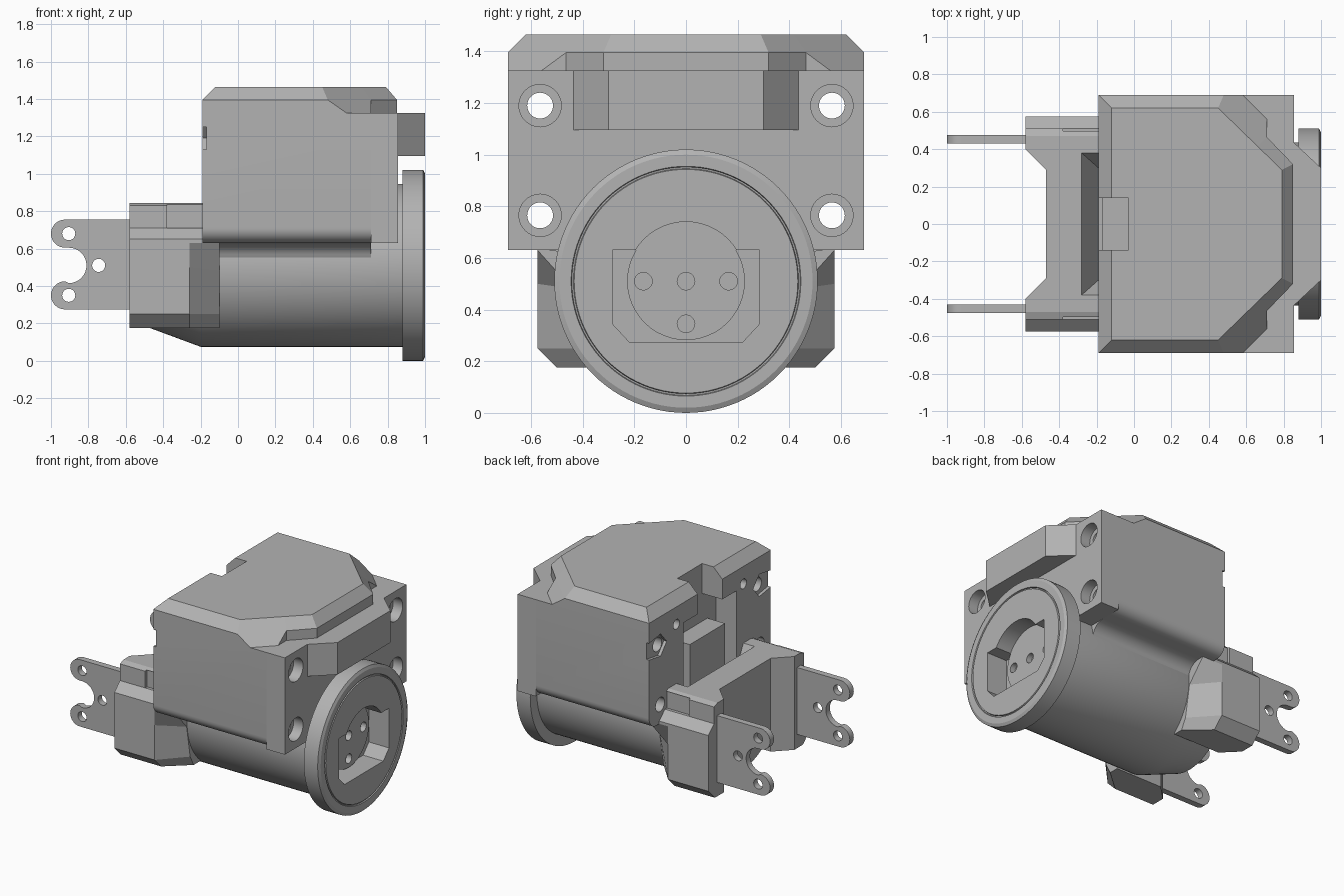
import bpy, bmesh, math
from mathutils import Vector

if "Cube" in bpy.data.objects:
    bpy.data.objects.remove(bpy.data.objects["Cube"])

grey = bpy.data.materials.new("mid grey")
grey.use_nodes = True
colour = (0.45, 0.45, 0.45, 1)
grey.diffuse_color = colour
grey.node_tree.nodes["Principled BSDF"].inputs["Base Color"].default_value = colour


def loft(name, rings):
    """Solid through closed rings that share a point count."""
    bm = bmesh.new()
    loops = [[bm.verts.new(p) for p in ring] for ring in rings]
    n = len(loops[0])
    for a, b in zip(loops, loops[1:]):
        for i in range(n):
            bm.faces.new((a[i], a[(i + 1) % n], b[(i + 1) % n], b[i]))
    bm.faces.new(loops[0])
    bm.faces.new(loops[-1])
    bmesh.ops.remove_doubles(bm, verts=bm.verts, dist=0.0001)
    bmesh.ops.recalc_face_normals(bm, faces=bm.faces)
    mesh = bpy.data.meshes.new(name)
    bm.to_mesh(mesh)
    bm.free()
    mesh.materials.append(grey)
    ob = bpy.data.objects.new(name, mesh)
    bpy.context.collection.objects.link(ob)
    return ob


def place(axis, u, v, w):
    return {"x": (w, u, v), "y": (u, w, v), "z": (u, v, w)}[axis]


def prism(name, pts, axis, lo, hi):
    return loft(name, [[place(axis, u, v, w) for u, v in pts] for w in (lo, hi)])


def box(name, x, y, z):
    return prism(name, [(x[0], y[0]), (x[1], y[0]), (x[1], y[1]), (x[0], y[1])], "z", *z)


def circle(u, v, r, n=32):
    return [(u + r * math.cos(math.tau * i / n), v + r * math.sin(math.tau * i / n)) for i in range(n)]


def arc(u, v, r, start, end, n=8):
    angles = [math.radians(start + (end - start) * i / n) for i in range(n + 1)]
    return [(u + r * math.cos(a), v + r * math.sin(a)) for a in angles]


def sym(pts):
    """Close a half plan by mirroring it across y = 0."""
    return pts + [(x, -y) for x, y in reversed(pts)]


def cut(ob, cutters):
    for c in cutters:
        mod = ob.modifiers.new("cut", "BOOLEAN")
        mod.operation = "DIFFERENCE"
        mod.solver = "EXACT"
        mod.object = c
        bpy.context.view_layer.objects.active = ob
        bpy.ops.object.modifier_apply(modifier=mod.name)


def smooth(ob):
    bpy.ops.object.select_all(action="DESELECT")
    ob.select_set(True)
    bpy.context.view_layer.objects.active = ob
    bpy.ops.object.shade_smooth_by_angle(angle=math.radians(25))


helpers = []


def cutter(ob):
    ob.hide_render = True
    helpers.append(ob)
    return ob


AXIS = 0.51          # height of the motor axis
SIDES = (-1, 1)

# Upper housing: wall rounds under and fillets into the barrel
half = [(0.69, 1.325)] + arc(0.61, 0.71, 0.08, 0, -90) + arc(0.53, 0.53, 0.1, 90, 180)
half[-1] = (0.42, 0.53)
housing = prism("housing", half + [(-y, z) for y, z in reversed(half)], "x", -0.19, 0.71)
end_plate = box("end_plate", (0.71, 0.855), (-0.69, 0.69), (0.63, 1.325))

# Cover with chamfered rim and clipped corners
low = [(-0.19, 0.69), (0.58, 0.69), (0.71, 0.56), (0.71, 0.465), (0.85, 0.32)]
mid = [(-0.19, 0.69), (0.48, 0.69), (0.71, 0.465), (0.71, 0.465), (0.85, 0.32)]
top = [(-0.12, 0.62), (0.45, 0.62), (0.66, 0.416), (0.66, 0.416), (0.79, 0.29)]
cover = loft("cover", [[(x, y, z) for x, y in sym(p)]
                       for p, z in ((low, 1.325), (mid, 1.395), (top, 1.465))])

# Mounting holes, nut slots and the cable recess
for s in SIDES:
    for z in (0.765, 1.19):
        hole = cutter(prism("hole_cutter", circle(s * 0.565, z, 0.05), "x", -0.4, 1.1))
        bore = cutter(prism("bore_cutter", circle(s * 0.565, z, 0.082), "x", 0.78, 1.1))
        cut(housing, [hole])
        cut(end_plate, [hole, bore])
    slot = cutter(prism("slot_cutter", [(s * 0.56, 1.11), (s * 0.75, 1.14), (s * 0.75, 1.24),
                                        (s * 0.56, 1.27), (s * 0.49, 1.19)], "x", -0.3, -0.168))
    screw = cutter(prism("screw_cutter", circle(s * 0.38, 1.27, 0.035, 16), "x", -0.3, -0.12))
    cut(housing, [slot, screw])
recess = cutter(box("recess_cutter", (-0.4, -0.03), (-0.3, 0.3), (0.5, 1.25)))
notch = cutter(box("notch_cutter", (-0.4, -0.03), (-0.14, 0.14), (1.2, 1.6)))
cut(housing, [recess, notch])
cut(cover, [notch])
box("connector", (-0.17, 0), (-0.2, 0.2), (0.7, 1.05))

# Raised block on the output end
prism("output_block", sym([(0.85, 0.44), (1.0, 0.3)]), "z", 1.095, 1.325)

# Barrel and flange, turned about the motor axis
profile = [(-0.47, 0.335), (-0.2, 0.435), (0.88, 0.435), (0.88, 0.51),
           (0.99, 0.51), (1.0, 0.49), (1.0, 0.445), (0.992, 0.442), (0.992, 0.436), (1.0, 0.433)]
barrel = loft("barrel", [[(x, y, z) for y, z in circle(0, AXIS, r, 96)] for x, r in profile])
trim = cutter(box("trim_cutter", (-0.6, -0.03), (-0.6, 0.6), (0.69, 1.2)))
window = cutter(prism("window_cutter", [(-0.285, 0.63), (0.285, 0.63), (0.285, 0.345), (0.22, 0.275),
                                        (-0.22, 0.275), (-0.285, 0.345)], "x", 0.84, 1.1))
round_recess = cutter(prism("round_cutter", circle(0, AXIS, 0.23, 48), "x", 0.88, 1.1))
cut(barrel, [trim, window, round_recess])
hub = prism("hub", circle(0, AXIS, 0.228, 48), "x", 0.8, 0.88)
centres = [(0, AXIS)] + [(0.165 * math.cos(a), AXIS + 0.165 * math.sin(a))
                         for a in (0, math.pi / 2, math.pi, -math.pi / 2)]
cut(hub, [cutter(prism("hub_hole_cutter", circle(y, z, 0.034, 20), "x", 0.82, 1.1)) for y, z in centres])

# Bracket deck with its tapered pocket
deck = prism("bracket_deck", sym([(-0.1, 0.47), (-0.58, 0.47), (-0.58, 0.4), (-0.47, 0.29)]),
             "z", 0.63, 0.845)
pocket = cutter(loft("pocket_cutter", [
    [(-0.19, -0.3, 0.69), (0, -0.3, 0.69), (0, 0.3, 0.69), (-0.19, 0.3, 0.69)],
    [(-0.28, -0.38, 0.846), (0, -0.38, 0.846), (0, 0.38, 0.846), (-0.28, 0.38, 0.846)]]))
cut(deck, [pocket])

# Forked ear outline: two lobes around a round notch
upper = arc(-0.925, 0.68, 0.075, 90, 270, 16)
gap = arc(-0.905, AXIS, 0.095, 90, -90, 16)
lower = arc(-0.925, 0.35, 0.075, 90, 270, 16)
ear_outline = [(-0.5, 0.755)] + upper + gap + lower + [(-0.5, 0.275)]

for s, side in zip(SIDES, ("right", "left")):
    # Arm: straight shank, lower part tapering into the barrel
    def section(x, inner, pts):
        return [(x, s * y, z) for y, z in [(inner, 0.63), (inner, 0.175)] + pts]
    full = [(0.5, 0.175), (0.575, 0.25), (0.575, 0.5), (0.575, 0.63)]
    thin = [(0.36, 0.175), (0.4, 0.25), (0.44, 0.48), (0.575, 0.63)]
    arm = loft(side + "_arm", [section(-0.58, 0.4, full), section(-0.47, 0.29, full),
                               section(-0.26, 0.29, full), section(-0.1, 0.29, thin)])
    # Shoulder rail above the arm
    rail = prism(side + "_rail", [(s * y, z) for y, z in
                 ((0.46, 0.63), (0.575, 0.63), (0.575, 0.65), (0.51, 0.71), (0.51, 0.83), (0.47, 0.845),
                  (0.46, 0.845))], "x", -0.58, -0.17)
    cut(rail, [cutter(box("rail_cutter", (-0.38, -0.1), sorted((s * 0.488, s * 0.7)), (0.71, 0.835)))])
    # Forked ear
    ear = prism(side + "_ear", ear_outline, "y", *sorted((s * 0.43, s * 0.475)))
    cut(ear, [cutter(prism("ear_hole_cutter", circle(x, z, 0.035, 20), "y", -1, 1))
              for x, z in ((-0.905, 0.68), (-0.905, 0.35), (-0.745, AXIS))])
    smooth(ear)

for ob in (housing, end_plate, barrel, hub):
    smooth(ob)
for ob in helpers:
    bpy.data.objects.remove(ob)
